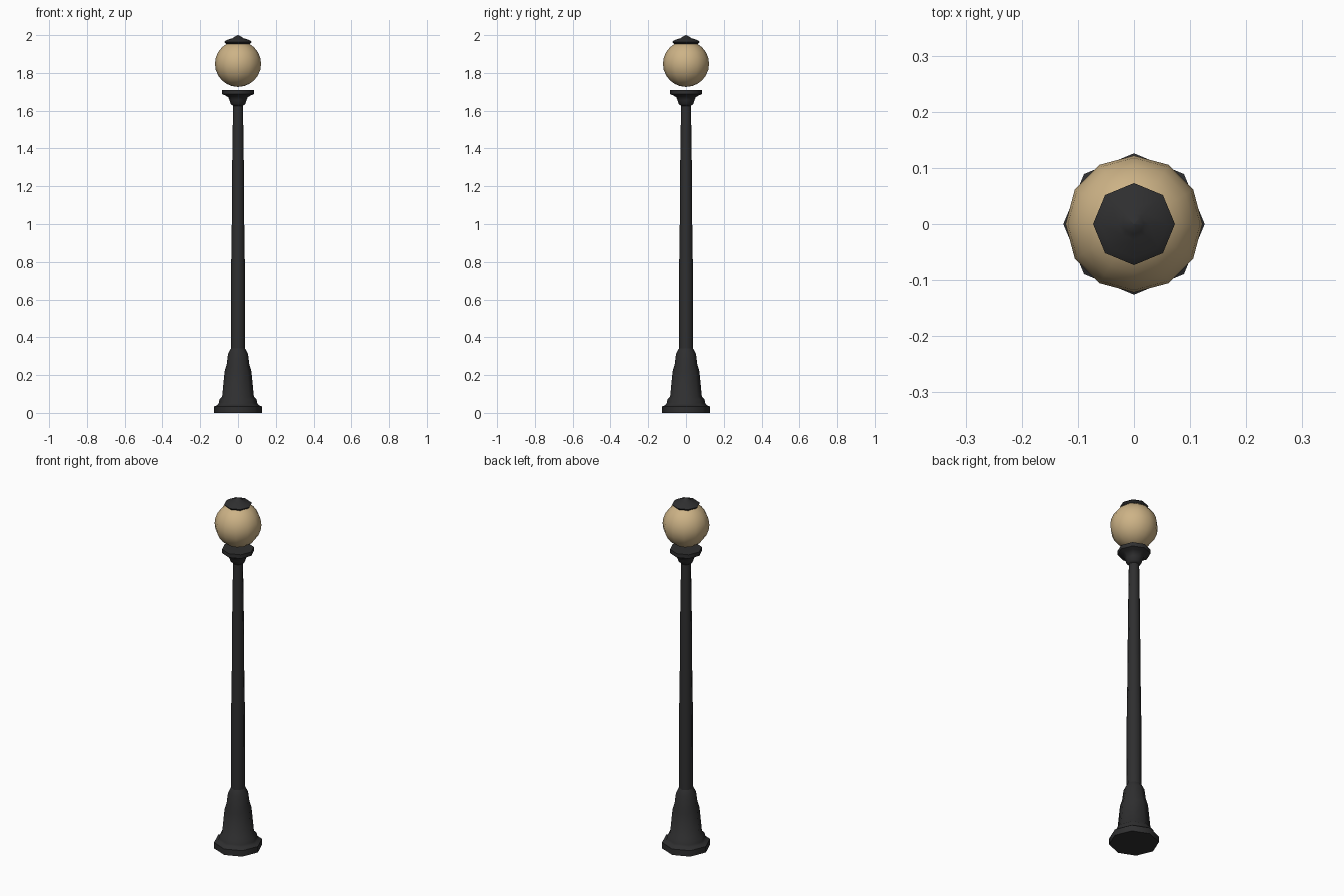
import bpy, bmesh, math

if "Cube" in bpy.data.objects:
    bpy.data.objects.remove(bpy.data.objects["Cube"])


def material(name, color):
    m = bpy.data.materials.new(name)
    m.diffuse_color = (*color, 1)
    m.use_nodes = True
    m.node_tree.nodes["Principled BSDF"].inputs["Base Color"].default_value = m.diffuse_color
    return m


iron = material("dark iron", (0.028, 0.028, 0.029))
glass = material("warm glass", (0.61, 0.45, 0.24))


def finish(bm, name, mat, angle):
    bmesh.ops.recalc_face_normals(bm, faces=bm.faces)
    mesh = bpy.data.meshes.new(name)
    bm.to_mesh(mesh)
    bm.free()
    mesh.materials.append(mat)
    ob = bpy.data.objects.new(name, mesh)
    bpy.context.collection.objects.link(ob)
    bpy.ops.object.select_all(action='DESELECT')
    ob.select_set(True)
    bpy.context.view_layer.objects.active = ob
    bpy.ops.object.shade_smooth_by_angle(angle=math.radians(angle))
    return ob


def lathe(name, profile, mat, sides=8, angle=50):
    """Closed solid turned from (radius, height) pairs."""
    bm = bmesh.new()
    rings = []
    for r, z in profile:
        rings.append([bm.verts.new((r * math.cos(2 * math.pi * i / sides),
                                    r * math.sin(2 * math.pi * i / sides), z))
                      for i in range(sides)])
    for a, b in zip(rings, rings[1:]):
        for i in range(sides):
            j = (i + 1) % sides
            bm.faces.new((a[i], a[j], b[j], b[i]))
    bm.faces.new(rings[0])
    bm.faces.new(rings[-1])
    bmesh.ops.remove_doubles(bm, verts=bm.verts, dist=0.0005)
    return finish(bm, name, mat, angle)


# Stepped foot and flared pedestal
lathe("base", [(0.126, 0), (0.126, 0.034), (0.108, 0.042), (0.101, 0.054),
               (0.098, 0.072), (0.084, 0.085), (0.071, 0.22), (0.06, 0.255),
               (0.053, 0.312), (0.038, 0.34)], iron)

# Tapered column
lathe("pole", [(0.038, 0.335), (0.037, 0.73), (0.033, 1.0), (0.031, 1.3),
               (0.027, 1.58), (0.026, 1.64)], iron)

# Collar and flat dish below the globe
lathe("collar", [(0.026, 1.625), (0.038, 1.635), (0.045, 1.655),
                 (0.052, 1.672), (0.066, 1.68), (0.084, 1.688),
                 (0.084, 1.71)], iron)

# Globe
bm = bmesh.new()
bmesh.ops.create_uvsphere(bm, u_segments=12, v_segments=12, radius=0.122)
bmesh.ops.translate(bm, verts=bm.verts, vec=(0, 0, 1.848))
finish(bm, "globe", glass, 60)

# Cap with small finial point
lathe("cap", [(0.06, 1.95), (0.073, 1.964), (0.06, 1.974), (0.028, 1.984),
              (0.018, 1.992), (0.0004, 2.0)], iron)
